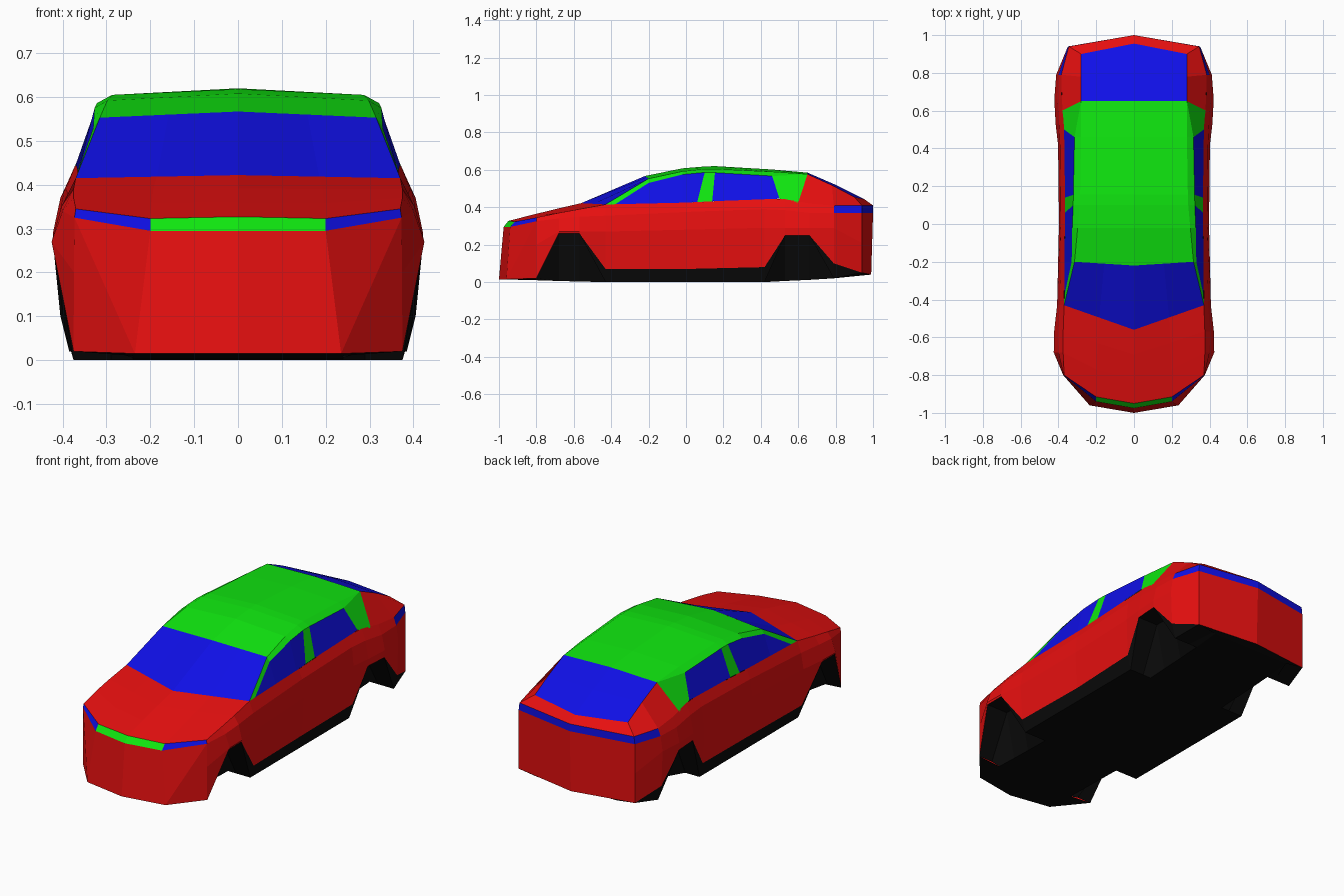
import bpy, bmesh
from mathutils import Vector

if "Cube" in bpy.data.objects:
    bpy.data.objects.remove(bpy.data.objects["Cube"])


def mat(name, rgb):
    m = bpy.data.materials.new(name)
    m.diffuse_color = (*rgb, 1)
    m.use_nodes = True
    m.node_tree.nodes["Principled BSDF"].inputs["Base Color"].default_value = m.diffuse_color
    return m


RED = mat("red paint", (0.8, 0.005, 0.005))
GREEN = mat("green paint", (0.005, 0.8, 0.005))
BLUE = mat("blue glass", (0.005, 0.005, 0.8))
BLACK = mat("black underside", (0.003, 0.003, 0.003))


def loft(name, rails, mats, under=False):
    """Skin neighbouring rails (right half) with faces, then mirror.
    mats is one material, or one per column along the rails."""
    per_col = isinstance(mats, list)
    slots = list(dict.fromkeys(mats)) if per_col else [mats]
    bm = bmesh.new()
    verts = {}

    def v(p):
        p = tuple(round(c, 4) for c in p)
        if p not in verts:
            verts[p] = bm.verts.new(p)
        return verts[p]

    for a, b in zip(rails, rails[1:]):
        for i in range(len(a) - 1):
            corners = list(dict.fromkeys(v(p) for p in (a[i], a[i + 1], b[i + 1], b[i])))
            if len(corners) < 3 or bm.faces.get(corners):
                continue
            f = bm.faces.new(corners)
            f.material_index = slots.index(mats[i]) if per_col else 0
            f.normal_update()
            c = f.calc_center_median()
            mid = Vector((0, c.y, 0.6)) if under else Vector((0, c.y * 0.6, 0.25))
            if f.normal.dot(c - mid) < 0:
                f.normal_flip()
    me = bpy.data.meshes.new(name)
    bm.to_mesh(me)
    bm.free()
    for m in slots:
        me.materials.append(m)
    ob = bpy.data.objects.new(name, me)
    bpy.context.collection.objects.link(ob)
    mod = ob.modifiers.new("mirror", 'MIRROR')
    mod.use_clip = True
    return ob


# Long rails of the body side, one (x, z) pair per station
Y = [-.80, -.68, -.57, -.43, 0, .42, .53, .66, .79, .94]


def rail(pairs, ys=Y):
    return [(x, y, z) for y, (x, z) in zip(ys, pairs)]


low = rail([(.375, .02), (.42, .26), (.42, .26), (.395, .07), (.387, .07),
            (.395, .08), (.412, .25), (.42, .25), (.405, .10), (.35, .05)])
waist = rail([(.374, .2), (.425, .27), (.423, .27), (.407, .27), (.397, .28),
              (.402, .29), (.415, .29), (.422, .29), (.412, .29), (.35, .21)])
crease = rail([(.373, .325), (.40, .34), (.403, .35), (.392, .355), (.387, .375),
               (.392, .39), (.397, .385), (.405, .37), (.40, .37), (.35, .37)])
shoulder = rail([(.37, .345), (.375, .37), (.375, .39), (.37, .415), (.366, .425),
                 (.366, .445), (.372, .443), (.382, .42), (.385, .408), (.345, .41)])

# Body sides, with the tail light wrapping onto the last panel
loft("body_side", [low, waist, crease], RED)
loft("shoulder_panel", [crease, shoulder], [RED] * 8 + [BLUE])

# Underside: sill, wheel arch recesses and floor
sill = rail([(.375, .02), (.42, .26), (.42, .26), (.375, 0), (.375, 0),
             (.375, 0), (.412, .25), (.42, .25), (.385, .02), (.35, .05)])
arch = [(.29 if i < 9 else .24, y, z) for i, (x, y, z) in enumerate(sill)]
floor_z = [.01, .006, .003, 0, 0, 0, .006, .012, .02, .035]
floor = [(.24, y, z) for y, z in zip(Y, floor_z)]
keel = [(0, y, z) for y, z in zip(Y, floor_z)]
loft("underbody", [low, sill, arch, floor, keel], BLACK, under=True)

# Nose: bumper, grille, headlights
chin = [(0, -1, .015), (.235, -.96, .015)]
lip = [(0, -.975, .295), (.2, -.94, .295), crease[0]]
brow = [(0, -.95, .327), (.2, -.915, .323), shoulder[0]]
loft("front_bumper", [lip, chin + [chin[1]]], RED)
loft("front_bumper_corner", [[crease[0], waist[0], low[0]], [chin[1]] * 3], RED)
loft("front_undertray", [[keel[0], floor[0], low[0]], chin + [chin[1]]], BLACK, under=True)
loft("grille", [lip[:2], brow[:2]], GREEN)
loft("headlight", [lip[1:], brow[1:]], BLUE)

# Hood
hood_mid = [brow[0], (0, -.82, .36), (0, -.69, .392), (0, -.56, .422)]
hood_in = [brow[1], (.197, -.77, .358), (.193, -.63, .39), (.185, -.495, .4185)]
loft("hood", [hood_mid, hood_in, shoulder[:4]], RED)

# Roof, windshield and side glass
RY = [-.2, -.02, .10, .155, .46, .65]
roof_mid = rail([(0, .567), (0, .608), (0, .618), (0, .62), (0, .602), (0, .585)],
                [-.22] + RY[1:])
roof_edge = rail([(.315, .553), (.298, .592), (.287, .605), (.285, .605),
                  (.28, .59), (.28, .577)], RY)
glass_top = rail([(.369, .415), (.33, .53), (.327, .575), (.322, .586), (.321, .585),
                  (.315, .567), (.28, .577)], [-.38] + RY)
glass_low = rail([(.369, .415), (.368, .418), (.366, .424), (.365, .428), (.365, .432),
                  (.37, .446), (.38, .425)], [-.38, -.2, -.02, .06, .14, .50, .60])
loft("roof", [roof_mid, roof_edge, glass_top[1:]], GREEN)
loft("front_pillar", [[shoulder[3], roof_edge[0]], [glass_low[0], glass_top[1]]], GREEN)
loft("side_windows", [glass_top, glass_low], [BLUE, BLUE, BLUE, GREEN, BLUE, GREEN])
loft("windshield", [[hood_mid[3], hood_in[3], shoulder[3]],
                    [roof_mid[0], (.158, -.21, .56), roof_edge[0]]], BLUE)

# Tail: rear window, quarters, trunk lid, light bar, bumper
hatch_mid = [roof_mid[-1], (0, .80, .52), (0, .955, .442)]
hatch_edge = [roof_edge[-1], (.28, .78, .518), (.28, .90, .455)]
loft("rear_window", [hatch_mid, hatch_edge], BLUE)
loft("rear_quarter", [hatch_edge, [glass_low[-1], shoulder[8], shoulder[9]]], RED)
tail = [(0, 1, .41), shoulder[9]]
bar = [(0, 1, .37), crease[9]]
bottom = [(0, .99, .04), low[9]]
loft("trunk_lid", [[hatch_mid[2], hatch_edge[2]], tail], RED)
loft("tail_light_bar", [tail, bar], BLUE)
loft("rear_bumper", [bar, bottom], RED)
loft("rear_undertray", [[keel[9], floor[9], low[9]], [bottom[0], low[9], low[9]]], BLACK, under=True)
